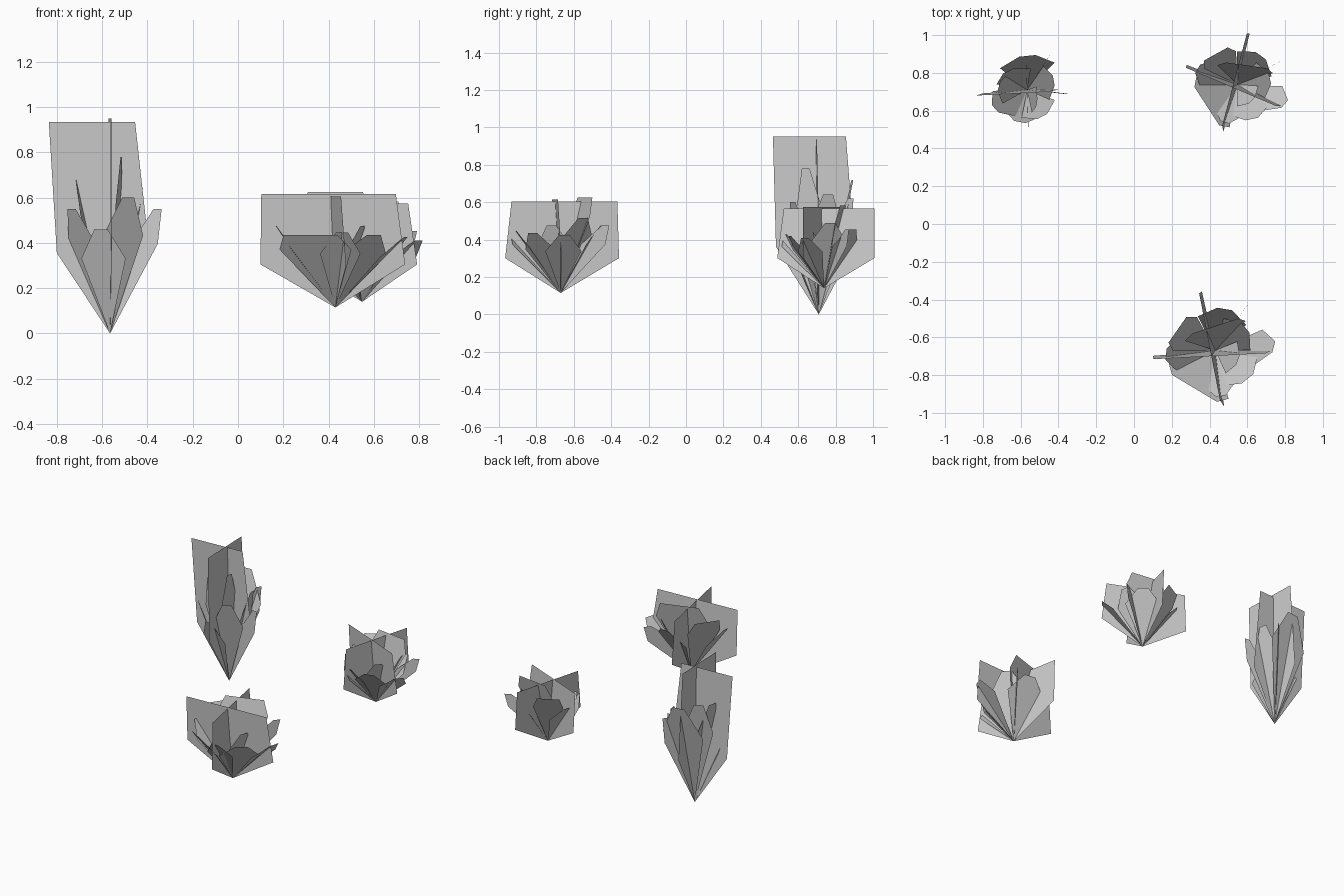
import bpy, math
from mathutils import Vector

CARD, BLADE = (0.38, 0.93), (0.72, 0.3)   # (shoulder height, tip width ratio)


def plant_mesh(name, leaves):
    """Flat five-sided leaves fanning out of the root.
    Each leaf: tip x, y, z, heading of its width in degrees, width, outline."""
    verts, faces = [], []
    for x, y, z, az, w, (mid, top) in leaves:
        tip = Vector((x, y, z))
        a = math.radians(az)
        u = Vector((math.cos(a), math.sin(a), 0)) * w / 2
        n = len(verts)
        verts += [Vector((0, 0, 0)), tip * mid + u, tip + u * top,
                  tip - u * top, tip * mid - u]
        faces.append(range(n, n + 5))
    me = bpy.data.meshes.new(name)
    me.from_pydata(verts, [], faces)
    return me


def place(name, me, loc, rot=0, scale=1):
    ob = bpy.data.objects.new(name, me)
    ob.location = loc
    ob.rotation_euler.z = math.radians(rot)
    ob.scale = (scale,) * 3
    bpy.context.collection.objects.link(ob)


# tall plant: two crossed cards, then the smaller leaves around them
tall = plant_mesh("tall_leaves", [
    (-0.08, -0.02, 0.935, 3, 0.41, CARD),
    (0.00, -0.05, 0.95, 92, 0.42, CARD),
    (0.00, 0.18, 0.72, 6, 0.29, BLADE),
    (-0.10, 0.10, 0.74, 25, 0.20, BLADE),
    (-0.15, 0.02, 0.73, 75, 0.18, BLADE),
    (-0.17, -0.10, 0.55, -48, 0.18, BLADE),
    (-0.04, -0.17, 0.46, -12, 0.20, BLADE),
    (0.08, -0.14, 0.60, 28, 0.20, BLADE),
    (0.21, -0.02, 0.55, -8, 0.12, BLADE),
    (0.14, 0.05, 0.64, 100, 0.18, BLADE),
    (0.11, 0.17, 0.62, 58, 0.12, BLADE),
    (0.05, -0.07, 0.78, 80, 0.14, BLADE),
])

# low plant: wider crossed cards and more spread leaves
WIDE = (0.8, 0.75)
low = plant_mesh("low_leaves", [
    (-0.03, -0.03, 0.50, 3, 0.64, CARD),
    (-0.03, 0.02, 0.49, 101, 0.62, CARD),
    (-0.11, -0.20, 0.32, -31, 0.37, WIDE),
    (0.17, -0.15, 0.32, 38, 0.26, BLADE),
    (0.31, 0.02, 0.31, 75, 0.20, BLADE),
    (0.00, 0.13, 0.51, 18, 0.34, WIDE),
    (-0.20, 0.11, 0.44, 55, 0.22, WIDE),
    (0.05, 0.22, 0.36, -10, 0.26, BLADE),
    (0.17, 0.24, 0.36, 55, 0.16, BLADE),
    (-0.26, -0.02, 0.36, 85, 0.20, BLADE),
    (0.16, 0.12, 0.40, -50, 0.22, BLADE),
    (0.03, -0.24, 0.33, 8, 0.18, BLADE),
    (0.12, -0.05, 0.36, 70, 0.18, BLADE),
])

place("tall_plant", tall, (-0.565, 0.71, 0))
place("low_plant_front", low, (0.43, -0.67, 0.115))
place("low_plant_back", low, (0.548, 0.738, 0.14), -26, 0.87)
